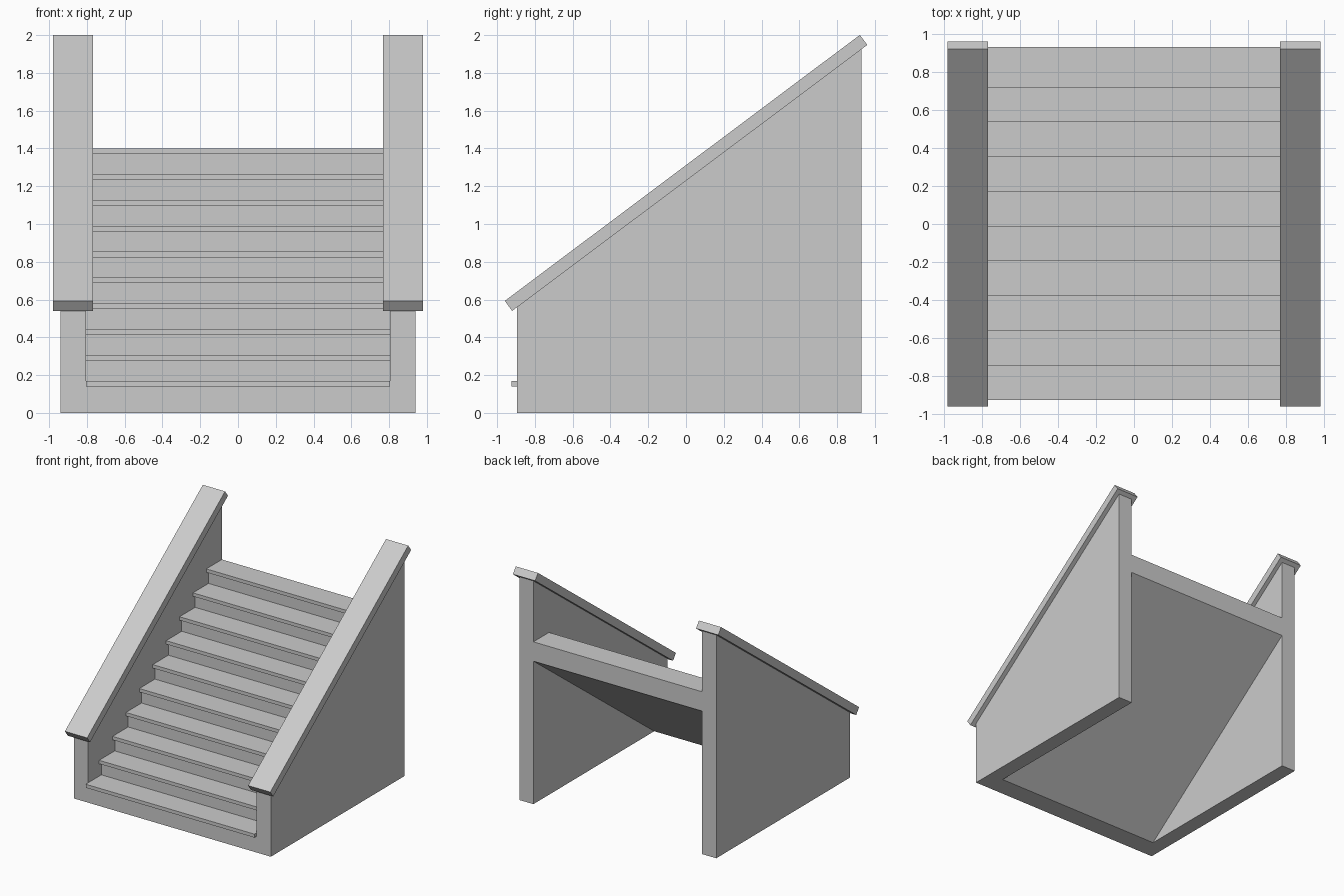
import bpy
import bmesh
from mathutils import Vector

cube = bpy.data.objects.get("Cube")
if cube:
    bpy.data.objects.remove(cube, do_unlink=True)

# One plain stone grey for everything
stone = bpy.data.materials.new("stone_grey")
stone.use_nodes = True
colour = (0.6, 0.6, 0.6, 1)
stone.diffuse_color = colour
stone.node_tree.nodes["Principled BSDF"].inputs["Base Color"].default_value = colour


def extrude_profile(name, profile, x0, x1):
    """Extrude a side profile of (y, z) points from x0 to x1."""
    bm = bmesh.new()
    face = bm.faces.new([bm.verts.new((x0, y, z)) for y, z in profile])
    result = bmesh.ops.extrude_face_region(bm, geom=[face])
    moved = [v for v in result["geom"] if isinstance(v, bmesh.types.BMVert)]
    bmesh.ops.translate(bm, verts=moved, vec=(x1 - x0, 0, 0))
    bmesh.ops.recalc_face_normals(bm, faces=bm.faces[:])
    mesh = bpy.data.meshes.new(name)
    bm.to_mesh(mesh)
    bm.free()
    mesh.materials.append(stone)
    obj = bpy.data.objects.new(name, mesh)
    bpy.context.collection.objects.link(obj)
    return obj


STEPS = 10
FRONT, BACK = -0.895, 0.93
FIRST_TOP, LAST_TOP = 0.17, 1.40
NOSING, TREAD_THICK = 0.03, 0.03
INNER, OUTER = 0.805, 0.94
run = (BACK - FRONT) / STEPS
rise = (LAST_TOP - FIRST_TOP) / (STEPS - 1)
slope = rise / run

# Flight of steps with overhanging treads and a sloping underside
flight = [(FRONT, 0)]
for i in range(STEPS):
    y, top = FRONT + i * run, FIRST_TOP + i * rise
    flight += [(y, top - TREAD_THICK), (y - NOSING, top - TREAD_THICK),
               (y - NOSING, top), (y + run, top)]
soffit_foot = FRONT + 0.178
flight += [(BACK, slope * (BACK - soffit_foot)), (soffit_foot, 0)]
extrude_profile("steps", flight, -INNER, INNER)

# Side walls and their sloping copings
low, high = Vector((-0.92, 0.54)), Vector((0.96, 1.948))
along = (high - low).normalized()
up = Vector((-along.y, along.x)) * 0.066
coping = [low, high, high + up, low + up]


def under_coping(y):
    return low.y + (y - low.x) * along.y / along.x


wall = [(FRONT, 0), (BACK, 0), (BACK, under_coping(BACK)), (FRONT, under_coping(FRONT))]
for side, sign in (("left", 1), ("right", -1)):
    extrude_profile(side + "_wall", wall, sign * INNER, sign * OUTER)
    extrude_profile(side + "_coping", coping, sign * 0.768, sign * 0.98)
